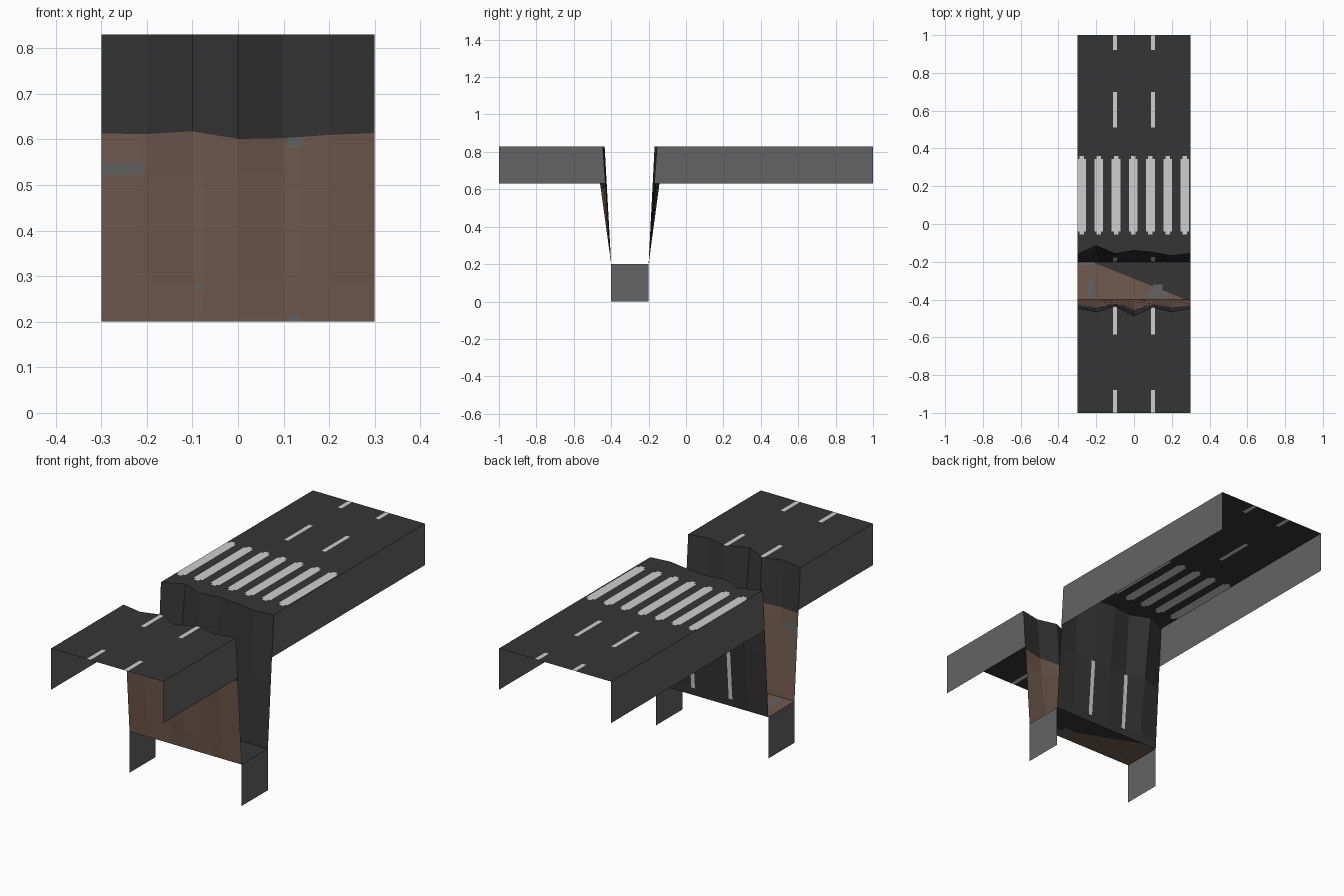
import bpy, bmesh
from mathutils import Vector

if "Cube" in bpy.data.objects:
    bpy.data.objects.remove(bpy.data.objects["Cube"])


def material(name, col):
    m = bpy.data.materials.new(name)
    m.diffuse_color = (*col, 1)
    m.use_nodes = True
    m.node_tree.nodes["Principled BSDF"].inputs["Base Color"].default_value = m.diffuse_color
    return m


MATS = [material("asphalt", (0.036, 0.036, 0.036)),
        material("road_paint", (0.62, 0.62, 0.62)),
        material("earth", (0.165, 0.102, 0.076)),
        material("grey_stone", (0.125, 0.125, 0.125))]
ASPHALT, PAINT, EARTH, STONE = range(4)

TOP, UNDER, FLOOR = 0.83, 0.63, 0.2
XS = [-0.3, -0.2, -0.1, 0, 0.1, 0.2, 0.3]
FRONT_RIM = [-0.445, -0.465, -0.435, -0.487, -0.44, -0.465, -0.445]
BACK_RIM = [-0.16, -0.115, -0.157, -0.14, -0.15, -0.168, -0.155]
EARTH_LINE = [0.613, 0.612, 0.618, 0.601, 0.603, 0.61, 0.614]


def sheet(name, polys, facing, cuts=(), rule=lambda c: ASPHALT):
    """Open sheet from polygons, sliced by (axis, values), coloured by face centre."""
    bm = bmesh.new()
    for p in polys:
        bm.faces.new([bm.verts.new(v) for v in p])
    bmesh.ops.remove_doubles(bm, verts=bm.verts[:], dist=1e-5)
    for axis, values in cuts:
        normal = Vector(axis)
        for v in values:
            bmesh.ops.bisect_plane(bm, geom=bm.verts[:] + bm.edges[:] + bm.faces[:],
                                   dist=1e-6, plane_co=normal * v / normal.length_squared,
                                   plane_no=normal)
    bm.normal_update()
    for f in bm.faces:
        if f.normal.dot(Vector(facing)) < 0:
            f.normal_flip()
        f.material_index = rule(f.calc_center_median())
    me = bpy.data.meshes.new(name)
    bm.to_mesh(me)
    bm.free()
    for m in MATS:
        me.materials.append(m)
    ob = bpy.data.objects.new(name, me)
    bpy.context.collection.objects.link(ob)
    return ob


def strips(lower, upper):
    """Quads between two rows of points."""
    return [(lower[i], lower[i + 1], upper[i + 1], upper[i]) for i in range(len(lower) - 1)]


def row(ys, zs):
    return [(x, y, z) for x, y, z in zip(XS, ys, zs)]


def inside(v, a, b):
    return a < v < b


X, Y, Z = (1, 0, 0), (0, 1, 0), (0, 0, 1)
flat = lambda v: [v] * 7
LANES = [-0.11, -0.09, 0.09, 0.11]
on_lane = lambda c: inside(abs(c.x), 0.09, 0.11)

# Front road slab with lane dashes
sheet("front_road", strips(row(flat(-1), flat(TOP)), row(FRONT_RIM, flat(TOP))), Z,
      [(X, LANES), (Y, [-0.88, -0.585])],
      lambda c: PAINT if on_lane(c) and (c.y < -0.88 or c.y > -0.585) else ASPHALT)

# Back road slab with crossing bars (clipped corners) and lane dashes
BARS = [(-0.305 + 0.09 * i + 0.009, -0.305 + 0.09 * i + 0.053) for i in range(7)]
BARS = [(-0.3 + 0.091 * i, -0.3 + 0.091 * i + 0.046) for i in range(7)]
NIP = 0.011


def back_rule(c):
    if on_lane(c) and (c.y > 0.92 or inside(c.y, 0.51, 0.70)):
        return PAINT
    for a, b in BARS:
        if inside(c.x, a, b) and inside(c.y, -0.055, 0.36):
            middle = inside(c.x, a + NIP, b - NIP)
            if middle or inside(c.y, -0.04, 0.345):
                return PAINT
    return ASPHALT


bar_lines = [v for a, b in BARS for v in (a, a + NIP, b - NIP, b)]
sheet("back_road", strips(row(BACK_RIM, flat(TOP)), row(flat(1), flat(TOP))), Z,
      [(X, LANES + bar_lines), (Y, [-0.055, -0.04, 0.345, 0.36, 0.51, 0.70, 0.92])], back_rule)

# Front broken wall: asphalt above, earth below, a few stones
def blend(rim, base, z):
    return base + (rim - base) * (z - FLOOR) / (TOP - FLOOR)


mid = row([blend(r, -0.4, z) for r, z in zip(FRONT_RIM, EARTH_LINE)], EARTH_LINE)
bottom = row(flat(-0.4), flat(FLOOR))
STONES = [(-0.3, -0.21, 0.522, 0.55), (0.11, 0.14, 0.582, 0.62),
          (-0.093, -0.077, 0.27, 0.285), (0.11, 0.135, 0.2, 0.215)]
sheet("front_wall_asphalt", strips(mid, row(FRONT_RIM, flat(TOP))), Y)
sheet("front_wall_earth", strips(bottom, mid), Y,
      [(X, [v for s in STONES for v in s[:2]]), (Z, [v for s in STONES for v in s[2:]])],
      lambda c: STONE if any(inside(c.x, *s[:2]) and inside(c.z, *s[2:]) for s in STONES)
      else EARTH)

# Back broken wall with smeared lane paint
sheet("back_wall", strips(row(flat(-0.2), flat(FLOOR)), row(BACK_RIM, flat(TOP))), (0, -1, 0),
      [(X, LANES), (Z, [0.235, 0.515])],
      lambda c: PAINT if on_lane(c) and inside(c.z, 0.235, 0.515) else ASPHALT)

# Trench floor: earth on one side of a diagonal, asphalt on the other
DIAG, EDGE = (0.4, 1, 0), -0.29
ROCKS = [(-0.3, -0.21, -0.22, -0.2), (-0.245, -0.21, -0.39, -0.3),
         (0.10, 0.15, -0.355, -0.32), (0.07, 0.175, -0.39, -0.355)]


def floor_rule(c):
    if any(inside(c.x, *r[:2]) and inside(c.y, *r[2:]) for r in ROCKS):
        return STONE
    return EARTH if c.dot(Vector(DIAG)) < EDGE else ASPHALT


sheet("trench_floor", [[(-0.3, -0.4, FLOOR), (0.3, -0.4, FLOOR),
                        (0.3, -0.2, FLOOR), (-0.3, -0.2, FLOOR)]], Z,
      [(DIAG, [EDGE]), (X, [v for r in ROCKS for v in r[:2]]),
       (Y, [v for r in ROCKS for v in r[2:]])], floor_rule)

# Grey side skirts on both sides
for side, i in (("left", 0), ("right", 6)):
    x = XS[i]
    f, b = FRONT_RIM[i], BACK_RIM[i]
    skirts = {
        "front_skirt": [(-1, UNDER), (blend(f, -0.4, UNDER), UNDER), (f, TOP), (-1, TOP)],
        "back_skirt": [(blend(b, -0.2, UNDER), UNDER), (1, UNDER), (1, TOP), (b, TOP)],
        "trench_skirt": [(-0.4, 0), (-0.2, 0), (-0.2, FLOOR), (-0.4, FLOOR)]}
    for name, outline in skirts.items():
        sheet(f"{side}_{name}", [[(x, y, z) for y, z in outline]], (x, 0, 0),
              rule=lambda c: STONE)
